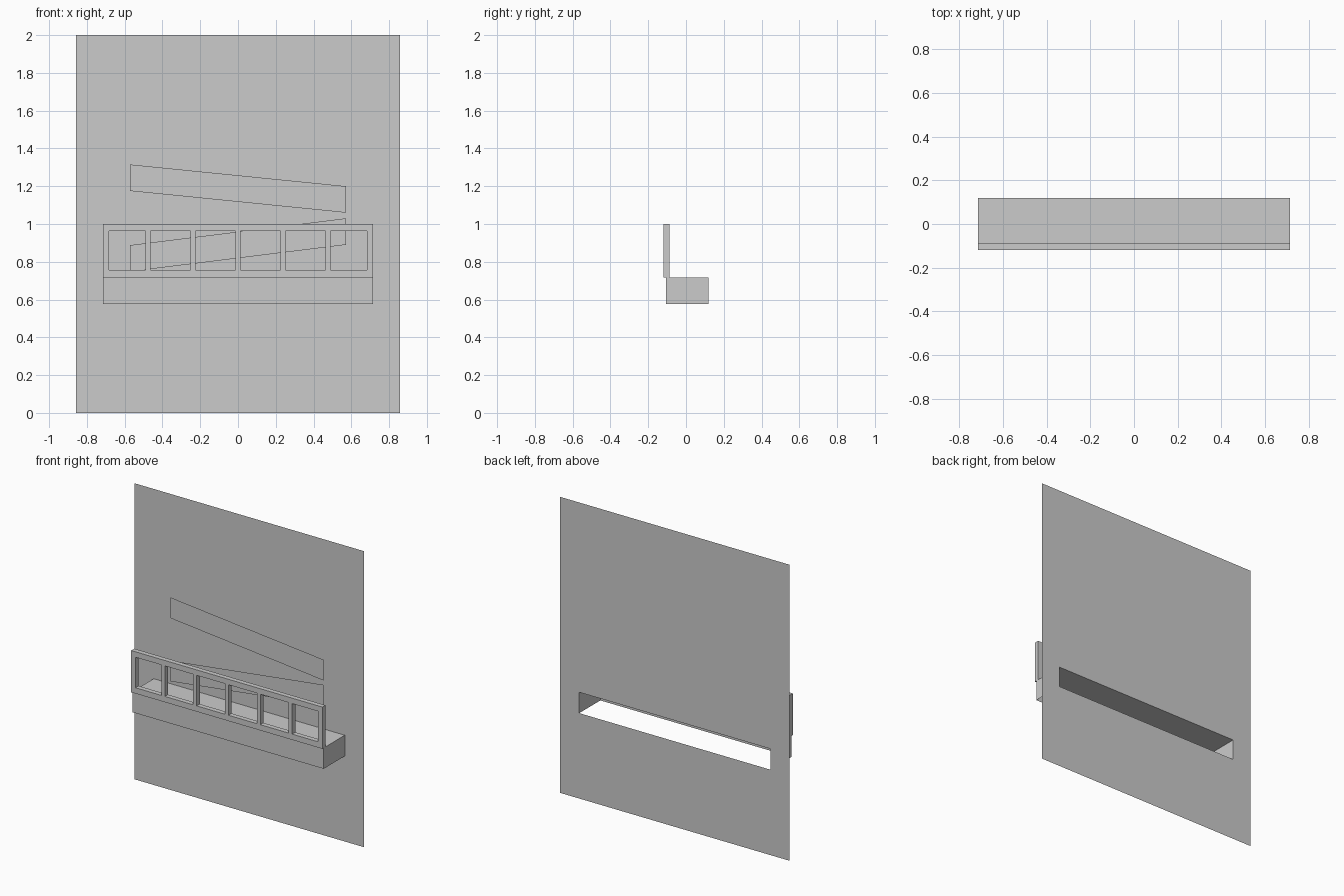
import bpy, bmesh

if "Cube" in bpy.data.objects:
    bpy.data.objects.remove(bpy.data.objects["Cube"])

grey = bpy.data.materials.new("plain_grey")
grey.diffuse_color = (0.6, 0.6, 0.6, 1)
grey.use_nodes = True
grey.node_tree.nodes["Principled BSDF"].inputs["Base Color"].default_value = grey.diffuse_color

BACK, BOX_FRONT, FRAME_FRONT = 0.12, -0.105, -0.12
HALF = 0.714                      # half width of the tray and frame
BOX_Z0, BOX_Z1 = 0.577, 0.718


def make(name, polys):
    """Object from a list of polygons, with shared corners merged."""
    bm = bmesh.new()
    for p in polys:
        bm.faces.new([bm.verts.new(c) for c in p])
    bmesh.ops.remove_doubles(bm, verts=bm.verts, dist=1e-5)
    mesh = bpy.data.meshes.new(name)
    bm.to_mesh(mesh)
    bm.free()
    mesh.materials.append(grey)
    ob = bpy.data.objects.new(name, mesh)
    bpy.context.collection.objects.link(ob)
    return ob


def pierced_sheet(name, xs, zs, y, is_hole):
    """Upright sheet facing the front, made of grid cells with some left open."""
    polys = []
    for i in range(len(xs) - 1):
        for j in range(len(zs) - 1):
            if not is_hole(i, j):
                a, b, c, d = xs[i], xs[i + 1], zs[j], zs[j + 1]
                polys.append([(a, y, c), (b, y, c), (b, y, d), (a, y, d)])
    return make(name, polys)


# thin back panel, with a slot where the tray joins it
pierced_sheet("back_panel", [-0.857, -HALF, HALF, 0.857], [0, BOX_Z0, BOX_Z1, 2],
              BACK, lambda i, j: i == 1 and j == 1)

# hollow tray: top, front and two ends, open at the back and below
f, b, lo, hi, w = BOX_FRONT, BACK, BOX_Z0, BOX_Z1, HALF
make("tray", [
    [(-w, f, hi), (w, f, hi), (w, b, hi), (-w, b, hi)],
    [(-w, f, lo), (w, f, lo), (w, f, hi), (-w, f, hi)],
    [(w, f, lo), (w, b, lo), (w, b, hi), (w, f, hi)],
    [(-w, b, lo), (-w, f, lo), (-w, f, hi), (-w, b, hi)],
])

# front frame with six openings
xs = [-HALF, -HALF + 0.032]
for k in range(-2, 3):
    xs += [k * 0.238 - 0.013, k * 0.238 + 0.013]
xs += [HALF - 0.032, HALF]
frame = pierced_sheet("front_frame", xs, [BOX_Z1, 0.757, 0.963, 1.0], FRAME_FRONT,
                      lambda i, j: i % 2 == 1 and j == 1)
solid = frame.modifiers.new("thickness", "SOLIDIFY")
solid.thickness = 0.033
solid.offset = -1

# two slanted flat strips just in front of the panel
for name, left, right in (("upper_strip", 1.175, 1.06), ("lower_strip", 0.748, 0.89)):
    x, y, h = 0.571, 0.095, 0.14
    make(name, [[(-x, y, left), (x, y, right), (x, y, right + h), (-x, y, left + h)]])
